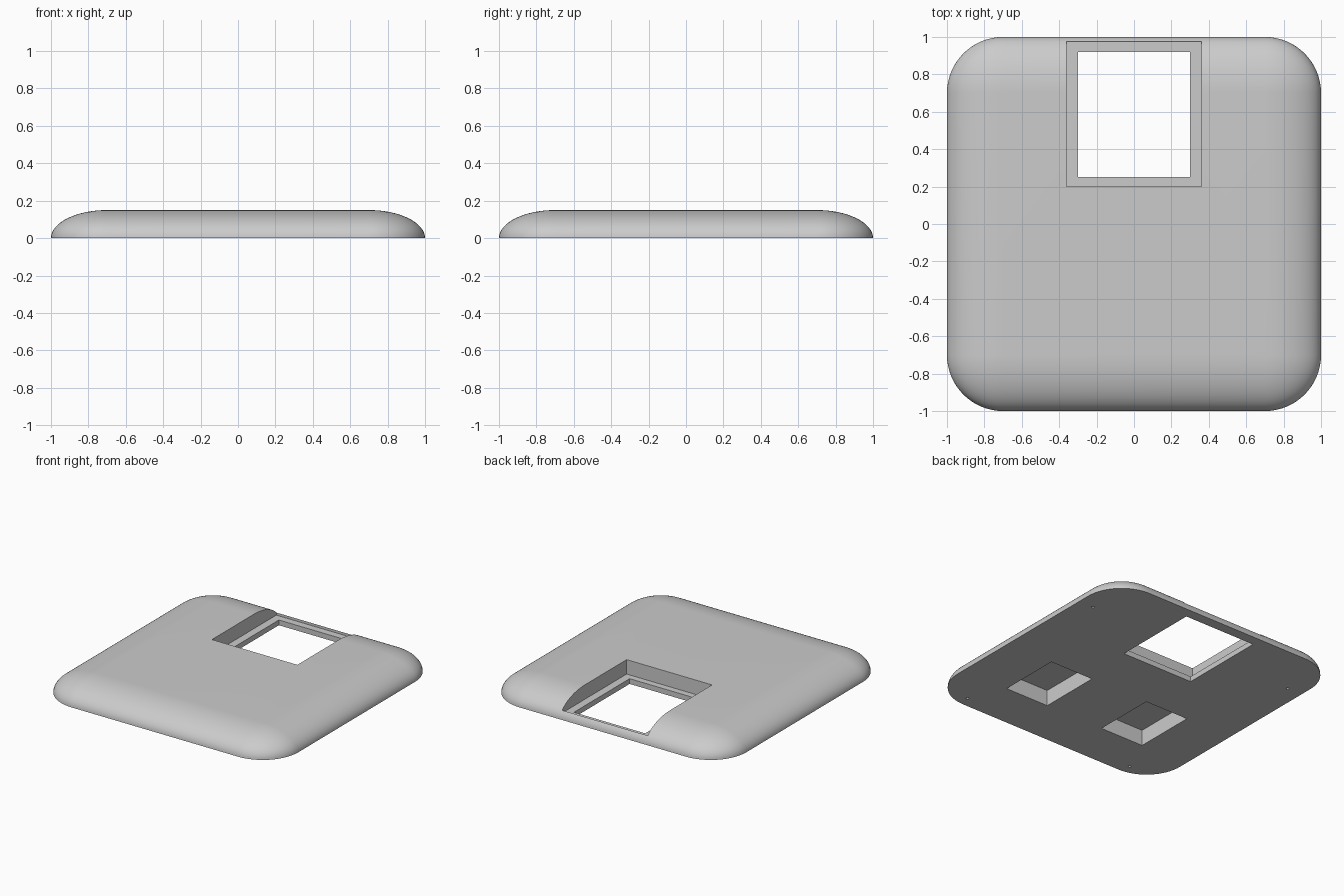
import bpy, bmesh, math

if "Cube" in bpy.data.objects:
    bpy.data.objects.remove(bpy.data.objects["Cube"])

R, H = 0.3, 0.15          # corner radius and thickness
N_CORNER, N_EDGE = 16, 16  # segments around a corner / up the rounded edge

grey = bpy.data.materials.new("plain grey")
grey.diffuse_color = (0.6, 0.6, 0.6, 1)
grey.use_nodes = True
grey.node_tree.nodes["Principled BSDF"].inputs["Base Color"].default_value = grey.diffuse_color


def make_object(name, bm):
    bmesh.ops.recalc_face_normals(bm, faces=bm.faces[:])
    mesh = bpy.data.meshes.new(name)
    bm.to_mesh(mesh)
    bm.free()
    mesh.materials.append(grey)
    obj = bpy.data.objects.new(name, mesh)
    bpy.context.collection.objects.link(obj)
    return obj


def box(name, x0, x1, y0, y1, z0, z1):
    bm = bmesh.new()
    bmesh.ops.create_cube(bm, size=1)
    for v in bm.verts:
        v.co = ((x0 + x1) / 2 + v.co.x * (x1 - x0),
                (y0 + y1) / 2 + v.co.y * (y1 - y0),
                (z0 + z1) / 2 + v.co.z * (z1 - z0))
    return make_object(name, bm)


def pin(name, x, y, radius, depth):
    bm = bmesh.new()
    bmesh.ops.create_cone(bm, cap_ends=True, segments=16, radius1=radius,
                          radius2=radius, depth=2 * depth)
    bmesh.ops.translate(bm, verts=bm.verts[:], vec=(x, y, 0))
    return make_object(name, bm)


# Plate: stacked rounded-square rings that follow an elliptical edge
bm = bmesh.new()
rings = []
for i in range(N_EDGE + 1):
    p = math.pi / 2 * i / N_EDGE
    r, z = R * math.cos(p), H * math.sin(p)
    ring = []
    for q, (sx, sy) in enumerate([(1, 1), (-1, 1), (-1, -1), (1, -1)]):
        for j in range(N_CORNER + 1):
            a = math.pi / 2 * (q + j / N_CORNER)
            ring.append(bm.verts.new((sx * (1 - R) + r * math.cos(a),
                                      sy * (1 - R) + r * math.sin(a), z)))
    rings.append(ring)
n = len(rings[0])
for low, high in zip(rings, rings[1:]):
    for j in range(n):
        k = (j + 1) % n
        bm.faces.new((low[j], low[k], high[k], high[j]))
bm.faces.new(rings[0][::-1])
bm.faces.new(rings[-1])
bmesh.ops.remove_doubles(bm, verts=bm.verts[:], dist=1e-5)
plate = make_object("plate", bm)

# Cutters: stepped window, underside pockets, small screw holes
cutters = [box("window_recess", -0.36, 0.36, 0.2, 0.975, 0.04, 0.3),
           box("window_hole", -0.3, 0.3, 0.25, 0.92, -0.1, 0.2)]
for s in (-1, 1):
    xs = sorted((s * 0.245, s * 0.61))
    cutters.append(box("underside_pocket", *xs, -0.64, -0.16, -0.1, 0.12))
    cutters.append(pin("back_screw_hole", s * 0.877, 0.605, 0.01, 0.06))
    cutters.append(pin("front_screw_hole", s * 0.73, -0.918, 0.01, 0.06))

bpy.context.view_layer.objects.active = plate
plate.select_set(True)
for c in cutters:
    mod = plate.modifiers.new("cut", 'BOOLEAN')
    mod.operation, mod.solver, mod.object = 'DIFFERENCE', 'EXACT', c
    bpy.ops.object.modifier_apply(modifier=mod.name)
    bpy.data.objects.remove(c)

bpy.ops.object.shade_smooth_by_angle(angle=math.radians(30))
